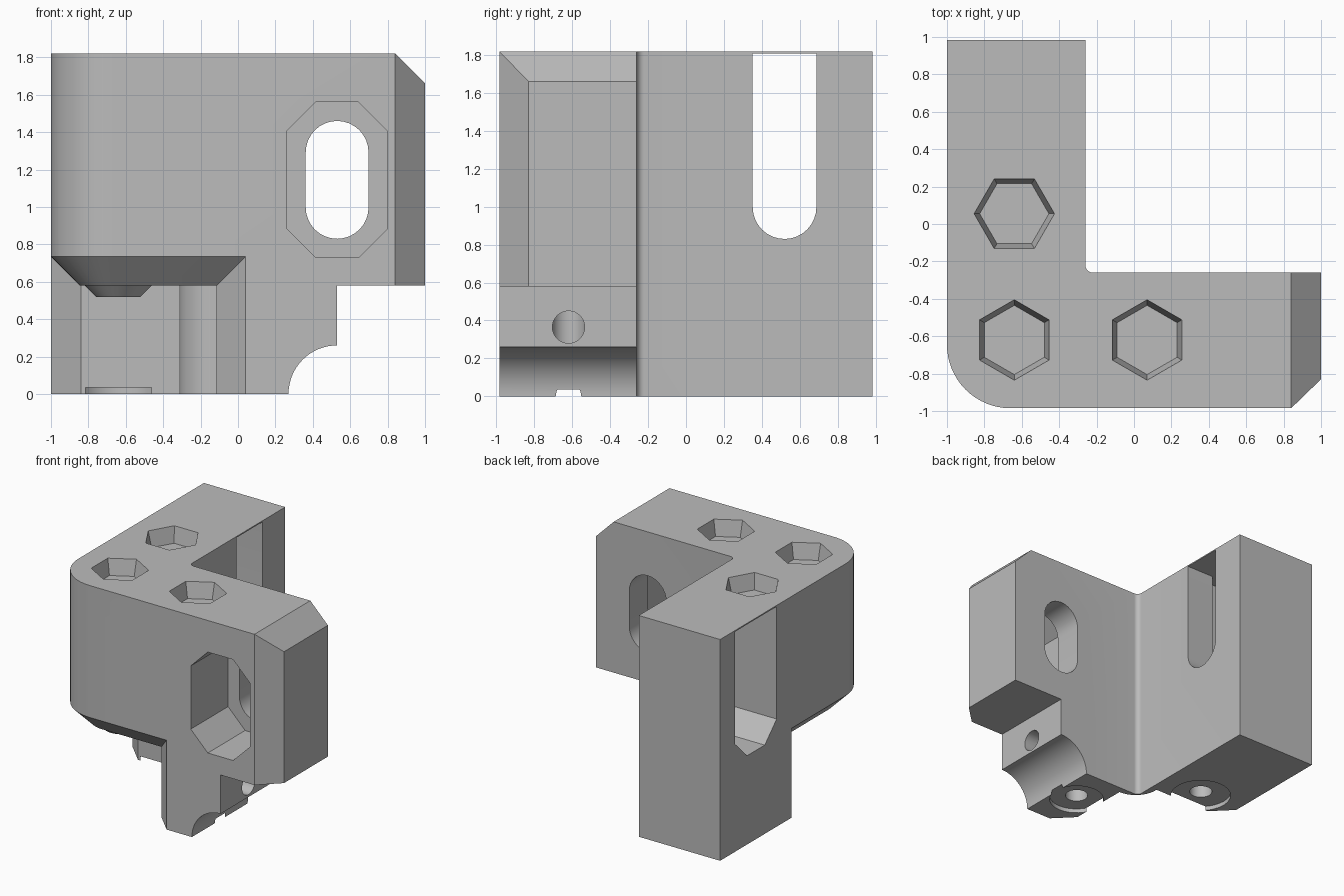
import bpy, bmesh, math

if "Cube" in bpy.data.objects:
    bpy.data.objects.remove(bpy.data.objects["Cube"])

grey = bpy.data.materials.new("plain_grey")
grey.diffuse_color = (0.5, 0.5, 0.5, 1)
grey.use_nodes = True
grey.node_tree.nodes["Principled BSDF"].inputs["Base Color"].default_value = grey.diffuse_color


def arc(cx, cy, r, a0, a1, n=16):
    return [(cx + r * math.cos(math.radians(a0 + (a1 - a0) * i / n)),
             cy + r * math.sin(math.radians(a0 + (a1 - a0) * i / n))) for i in range(n + 1)]


def loft(name, p0, h0, p1, h1, axis="z"):
    """Solid between two equal-count outlines at two positions on an axis."""
    place = {"z": lambda a, b, h: (a, b, h),
             "y": lambda a, b, h: (a, h, b),      # outline in x, z
             "x": lambda a, b, h: (h, a, b)}[axis]  # outline in y, z
    bm = bmesh.new()
    lo = [bm.verts.new(place(a, b, h0)) for a, b in p0]
    hi = [bm.verts.new(place(a, b, h1)) for a, b in p1]
    bm.faces.new(lo)
    bm.faces.new(hi)
    n = len(lo)
    for i in range(n):
        j = (i + 1) % n
        bm.faces.new((lo[i], lo[j], hi[j], hi[i]))
    bmesh.ops.recalc_face_normals(bm, faces=bm.faces)
    me = bpy.data.meshes.new(name)
    bm.to_mesh(me)
    bm.free()
    me.materials.append(grey)
    ob = bpy.data.objects.new(name, me)
    bpy.context.collection.objects.link(ob)
    return ob


def prism(name, pts, h0, h1, axis="z"):
    return loft(name, pts, h0, pts, h1, axis)


def combine(target, tool, op="DIFFERENCE"):
    tool.hide_render = True
    m = target.modifiers.new("bool", "BOOLEAN")
    m.operation, m.solver, m.object = op, "EXACT", tool
    bpy.context.view_layer.objects.active = target
    bpy.ops.object.modifier_apply(modifier=m.name)
    bpy.data.objects.remove(tool)


def circle(cx, cy, r, n=32):
    return arc(cx, cy, r, 0, 360, n)[:-1]


def slot(cx, r, z0, z1):
    return arc(cx, z1 - r, r, 0, 180) + arc(cx, z0 + r, r, 180, 360)


# L-shaped body with rounded outer corner and small inner fillet
H, X, Y, INNER = 1.82, 1.0, 0.985, -0.26
outline = (arc(-0.66, -Y + 0.34, 0.34, 180, 270) +
           [(0.84, -Y), (X, -0.83), (X, INNER)] +
           arc(INNER + 0.04, INNER + 0.04, 0.04, 270, 180, 8) +
           [(INNER, Y), (-X, Y)])
body = prism("corner_bracket", outline, 0, H)

# sloped top edge on the short arm
combine(body, prism("end_bevel", [(0.74, 1.92), (1.1, 1.56), (1.1, 2.0), (0.74, 2.0)], -1.2, 0, "y"))

# lower notch with a quarter-round rod seat
notch = [(0.27, -0.1)] + arc(0.53, 0, 0.26, 180, 90) + [(0.53, 0.58), (1.2, 0.58), (1.2, -0.1)]
combine(body, prism("rod_notch", notch, -1.2, 0.2, "y"))

# corner recess underneath, bevelled where it meets the outer walls
recess = prism("corner_recess",
               [(-1.2, 0.26), (-0.84, -0.10), (-0.315, -0.10)] +
               arc(-0.115, -0.115, 0.2, 180, 270) +
               [(-0.115, -0.83), (0.24, -1.185), (-1.2, -1.185)], -0.1, 0.75)


def inset_outline(d):
    return arc(-0.66, -Y + 0.34, 0.34 - d, 180, 270) + [(2, -Y + d), (2, 2), (-X + d, 2)]


combine(recess, loft("recess_roof", inset_outline(0.155), 0.58, inset_outline(-0.045), 0.78))
combine(body, recess)

# tapered boss below the recess ceiling
combine(body, loft("boss", circle(-0.64, -0.62, 0.12), 0.52, circle(-0.64, -0.62, 0.2), 0.6), "UNION")


# elongated eight-sided pockets leading into round-ended slots
def pocket(c, z0, z1, w=0.27, k=0.155, flat_top=False):
    t = 0.0001 if flat_top else k
    return [(c - w + k, z0), (c + w - k, z0), (c + w, z0 + k), (c + w, z1 - t),
            (c + w - t, z1), (c - w + t, z1), (c - w, z1 - t), (c - w, z0 + k)]


combine(body, prism("front_pocket", pocket(0.53, 0.73, 1.56), -1.2, -0.50, "y"))
combine(body, prism("front_slot", slot(0.53, 0.168, 0.83, 1.46), -0.6, 0, "y"))
side = pocket(0.52, 0.73, 1.81, flat_top=True)
combine(body, prism("side_pocket", side[:4] + side[6:], -1.2, -0.51, "x"))
side_slot = [(0.688, 1.81), (0.352, 1.81)] + arc(0.52, 0.998, 0.168, 180, 360)
combine(body, prism("side_slot", side_slot, -0.6, 0, "x"))

# nut traps on top, bolt bores and shallow bolt-head seats below
for x, y, turn, seat in [(-0.64, 0.055, 0, 0.236), (-0.64, -0.62, 30, 0), (0.07, -0.62, 30, 0.212)]:
    def hexagon(r):
        return arc(x, y, r, turn, turn + 360, 6)[:-1]
    combine(body, loft("nut_trap", hexagon(0.185), H - 0.13, hexagon(0.2173), H + 0.01))
    combine(body, prism("bolt_bore", circle(x, y, 0.088), -0.1, 1.64))
    if seat:
        combine(body, prism("bolt_seat", circle(x, y, seat), -0.1, 0.035))

# cross hole from the notch into the bolt bore
combine(body, prism("cross_hole", circle(-0.62, 0.365, 0.085), 0.07, 0.7, "x"))

bpy.ops.object.select_all(action="DESELECT")
body.select_set(True)
bpy.context.view_layer.objects.active = body
bpy.ops.object.shade_smooth_by_angle(angle=math.radians(25))
